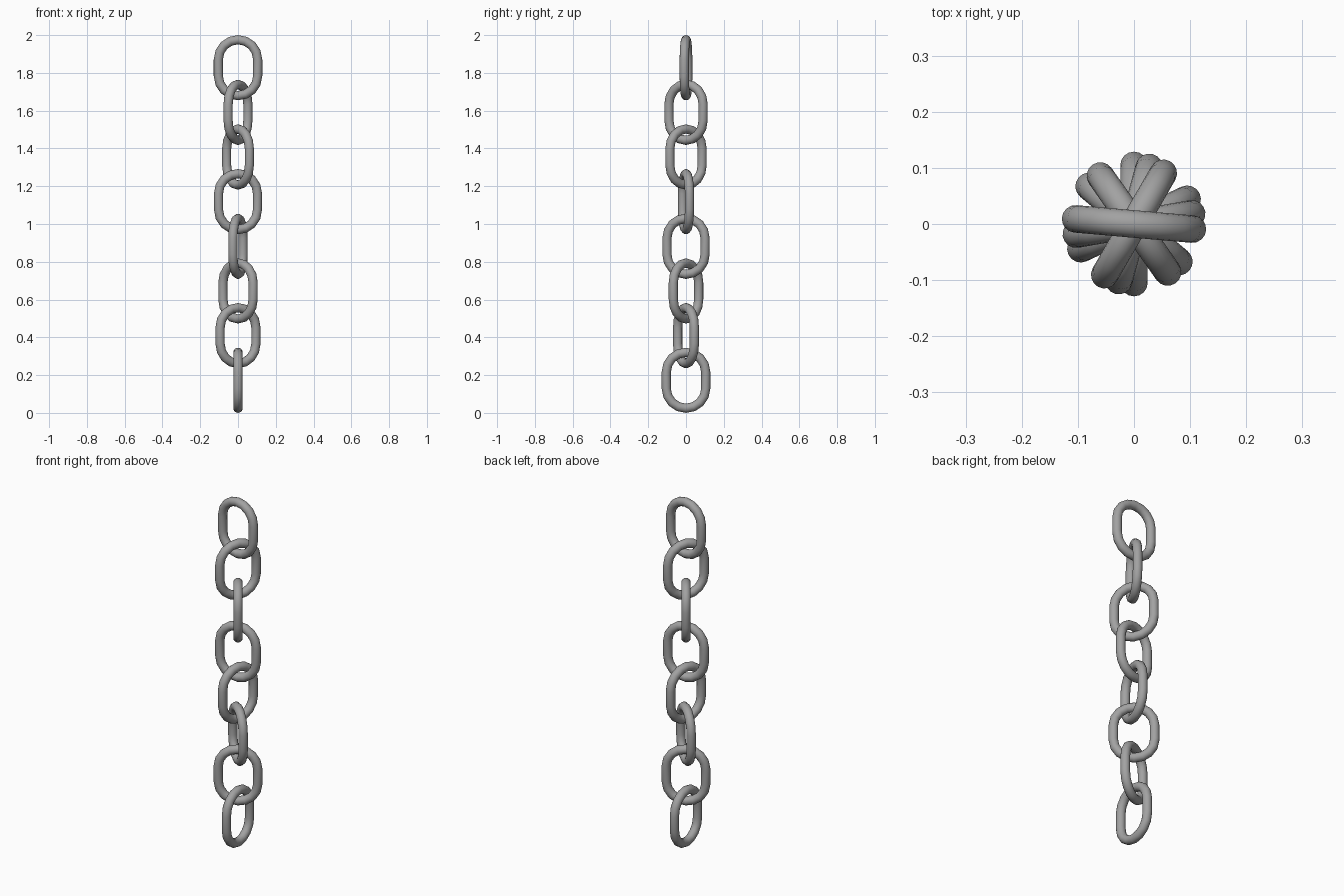
import bpy
from math import sin, cos, pi, radians

if "Cube" in bpy.data.objects:
    bpy.data.objects.remove(bpy.data.objects["Cube"])

LINKS, LENGTH, WIDTH, R = 8, 0.345, 0.258, 0.0245
TWIST, TOP_ANGLE = 65, -5
PITCH = (2 - LENGTH) / (LINKS - 1)
ARC, SIDES = 8, 16                       # segments per end arc, sides of the rod

bend = WIDTH / 2 - R                     # centreline radius of the round ends
half = LENGTH / 2 - R - bend             # half length of the straight sides


def link_mesh():
    # Round rod swept along a stadium-shaped loop in the XZ plane
    verts, faces = [], []
    for start, dz in ((0, half), (pi, -half)):
        for i in range(ARC + 1):
            a = start + pi * i / ARC
            for j in range(SIDES):
                t = 2 * pi * j / SIDES
                d = bend + R * cos(t)
                verts.append((d * cos(a), R * sin(t), d * sin(a) + dz))
    rings = 2 * (ARC + 1)
    for i in range(rings):
        n = (i + 1) % rings
        for j in range(SIDES):
            k = (j + 1) % SIDES
            faces.append((i * SIDES + j, i * SIDES + k, n * SIDES + k, n * SIDES + j))
    mesh = bpy.data.meshes.new("chain_link")
    mesh.from_pydata(verts, [], faces)
    mesh.polygons.foreach_set("use_smooth", [True] * len(mesh.polygons))
    mesh.update()
    return mesh


# Dark steel
steel = bpy.data.materials.new("dark_steel")
steel.diffuse_color = (0.36, 0.36, 0.36, 1)
steel.use_nodes = True
steel.node_tree.nodes["Principled BSDF"].inputs["Base Color"].default_value = steel.diffuse_color

# Links hang from top to bottom, each twisted further about the chain axis
mesh = link_mesh()
mesh.materials.append(steel)
for n in range(LINKS):
    link = bpy.data.objects.new(f"chain_link_{n + 1}", mesh)
    link.location.z = 2 - LENGTH / 2 - n * PITCH
    link.rotation_euler.z = radians(TOP_ANGLE + TWIST * n)
    bpy.context.collection.objects.link(link)
